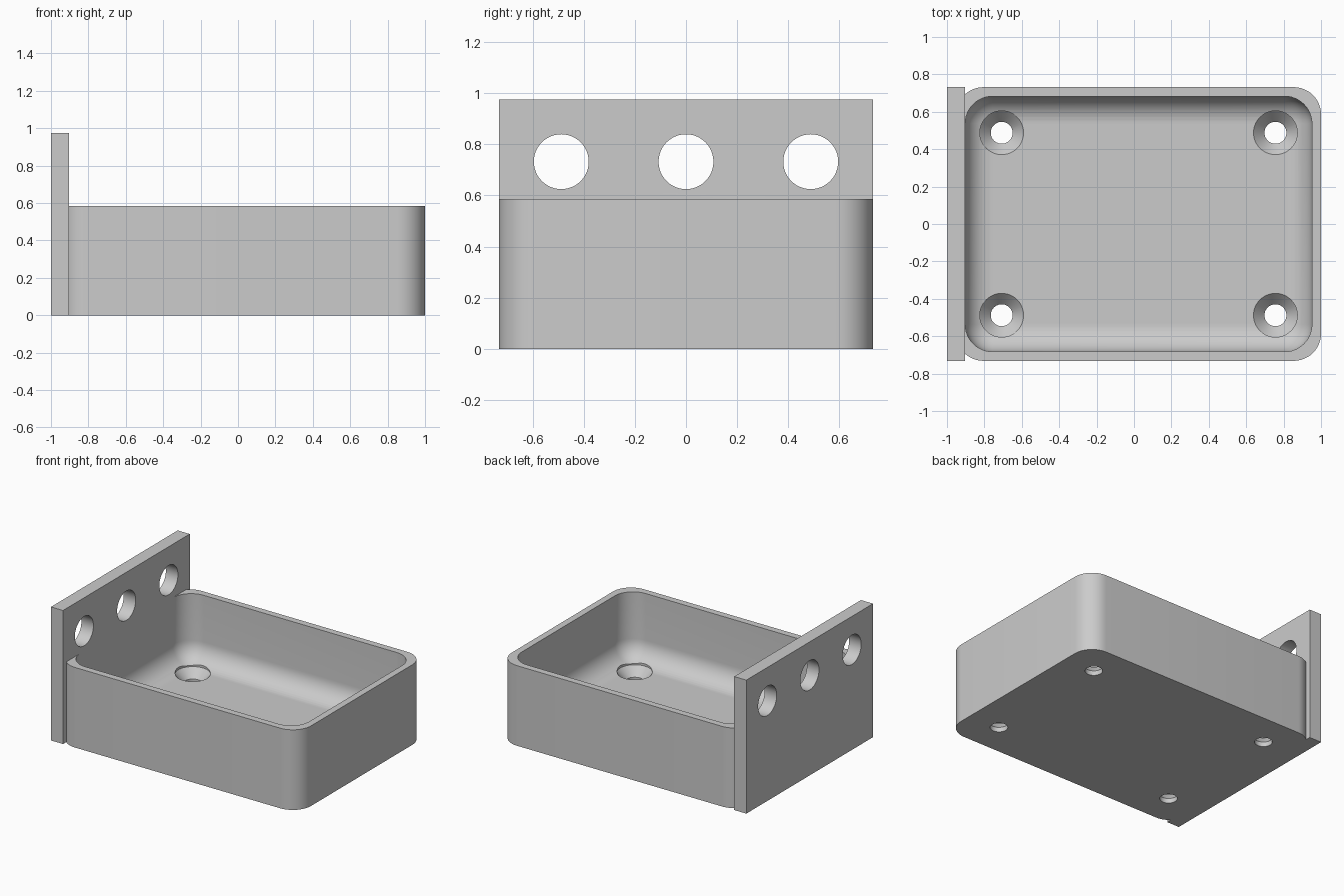
import bpy
import bmesh
import math
from mathutils import Matrix, Vector

if "Cube" in bpy.data.objects:
    bpy.data.objects.remove(bpy.data.objects["Cube"], do_unlink=True)

MM = 2 / 41              # the tray is 41 mm long
ROUND = 3 * MM           # shared corner radius
HALF_W = 15 * MM

grey = bpy.data.materials.new("light grey plastic")
grey.use_nodes = True
colour = (0.6, 0.6, 0.6, 1)
grey.diffuse_color = colour
grey.node_tree.nodes["Principled BSDF"].inputs["Base Color"].default_value = colour


def finish(name, bm):
    bmesh.ops.recalc_face_normals(bm, faces=bm.faces[:])
    mesh = bpy.data.meshes.new(name)
    bm.to_mesh(mesh)
    bm.free()
    mesh.materials.append(grey)
    obj = bpy.data.objects.new(name, mesh)
    bpy.context.collection.objects.link(obj)
    return obj


def rounded_box(name, low, high, pick):
    """Box between two corners, with the picked edges rounded."""
    low, high = Vector(low), Vector(high)
    bm = bmesh.new()
    bmesh.ops.create_cube(bm, size=1)
    bmesh.ops.scale(bm, vec=high - low, verts=bm.verts)
    bmesh.ops.translate(bm, vec=(low + high) / 2, verts=bm.verts)
    edges = [e for e in bm.edges if pick(e.verts[0].co, e.verts[1].co)]
    bmesh.ops.bevel(bm, geom=edges, offset=ROUND, offset_type='OFFSET',
                    segments=12, profile=0.5, affect='EDGES')
    return finish(name, bm)


def turned(name, profile, matrix):
    """Solid of revolution from (radius, height) points, placed by a matrix."""
    bm = bmesh.new()
    rings = []
    for r, z in profile:
        ring = bmesh.ops.create_circle(bm, segments=48, radius=r,
                                       matrix=Matrix.Translation((0, 0, z)))
        rings.append(ring["verts"])
    for a, b in zip(rings, rings[1:]):
        for i in range(len(a)):
            j = (i + 1) % len(a)
            bm.faces.new((a[i], a[j], b[j], b[i]))
    bm.faces.new(rings[0])
    bm.faces.new(rings[-1])
    bm.transform(matrix)
    return finish(name, bm)


def combine(target, tool, operation):
    """Apply a boolean and drop the tool object."""
    mod = target.modifiers.new(operation.lower(), 'BOOLEAN')
    mod.operation = operation
    mod.solver = 'EXACT'
    mod.object = tool
    bpy.context.view_layer.objects.active = target
    bpy.ops.object.modifier_apply(modifier=mod.name)
    bpy.data.objects.remove(tool, do_unlink=True)


def along(axis):
    return lambda a, b: abs(a[axis] - b[axis]) > 0.1


# Open tray with rounded vertical corners
left = -1 + MM
tray = rounded_box("tray", (left, -HALF_W, 0), (1, HALF_W, 12 * MM), along(2))

# Cavity with filleted walls and floor
top = 20 * MM
cavity = rounded_box("cavity_cutter", (left + MM, -HALF_W + MM, 2 * MM),
                     (1 - MM, HALF_W - MM, top),
                     lambda a, b: min(a.z, b.z) < top - 0.1)
combine(tray, cavity, 'DIFFERENCE')

# Upright mounting plate on the left end
plate = rounded_box("mounting_plate", (-1, -HALF_W, 0),
                    (-1 + 2 * MM, HALF_W, 20 * MM), along(0))
combine(tray, plate, 'UNION')

# Countersunk screw holes in the floor
screw = [(1.2 * MM, -MM), (1.2 * MM, 0.7 * MM), (2.4 * MM, 2 * MM), (2.4 * MM, 6 * MM)]
middle = (left + 1) / 2
for sx in (-1, 1):
    for sy in (-1, 1):
        place = Matrix.Translation((middle + sx * 15 * MM, sy * 10 * MM, 0))
        combine(tray, turned("screw_cutter", screw, place), 'DIFFERENCE')

# Three round holes through the plate
bore = [(2.2 * MM, -3 * MM), (2.2 * MM, 3 * MM)]
for k in (-1, 0, 1):
    place = (Matrix.Translation((-1 + MM, k * 10 * MM, 15 * MM))
             @ Matrix.Rotation(math.pi / 2, 4, 'Y'))
    combine(tray, turned("bore_cutter", bore, place), 'DIFFERENCE')

# Smooth rounds, crisp edges
bpy.ops.object.select_all(action='DESELECT')
tray.select_set(True)
bpy.context.view_layer.objects.active = tray
bpy.ops.object.shade_smooth_by_angle(angle=math.radians(30))
tray.name = "tray_with_mounting_plate"
